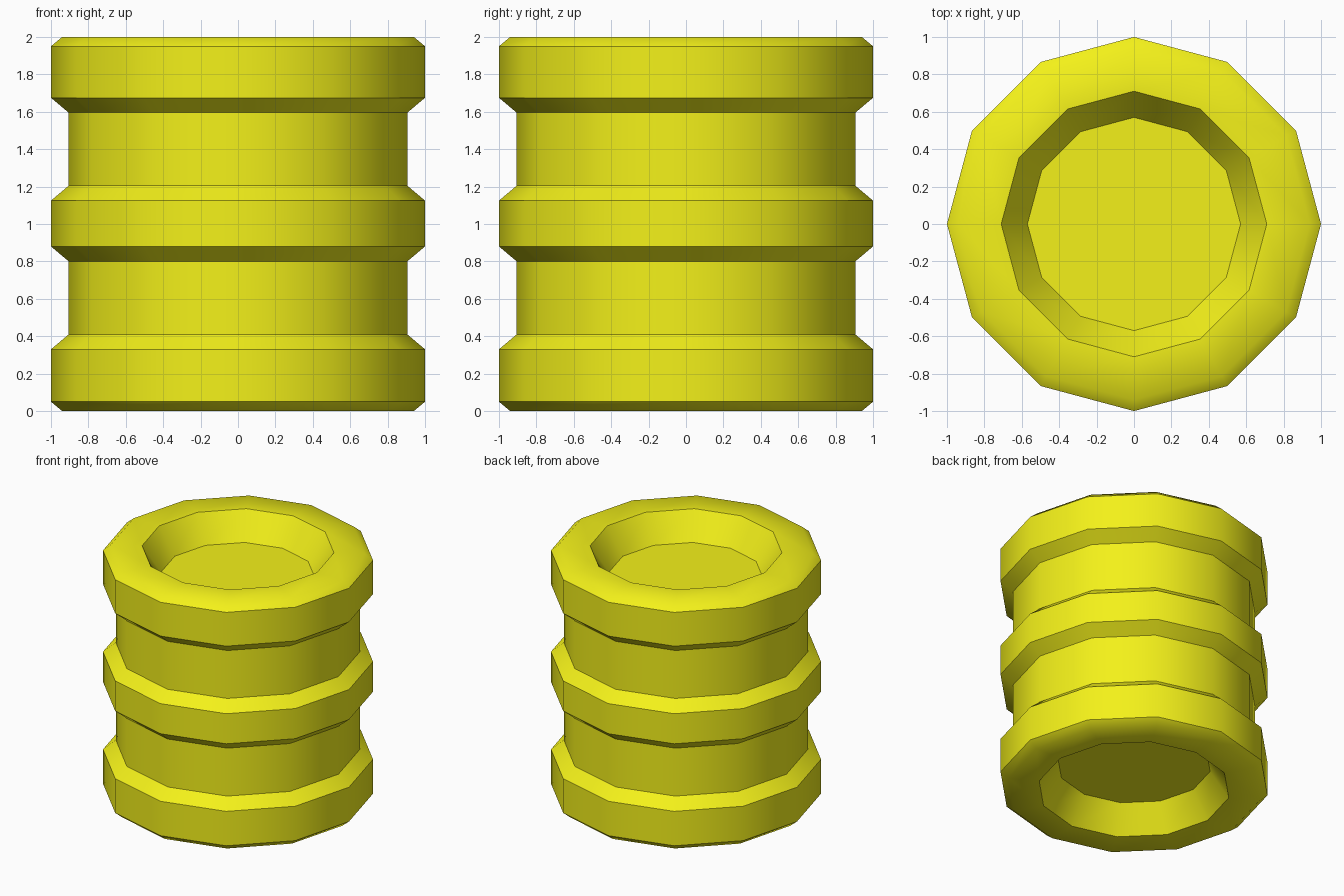
import bpy, bmesh
from math import cos, sin, pi, radians

if "Cube" in bpy.data.objects:
    bpy.data.objects.remove(bpy.data.objects["Cube"])

SIDES = 12

# Barrel outline as (radius, height): bottom recess, three hoops, top recess
profile = [(0.57, 0.21), (0.71, 0.0), (0.94, 0.0), (1.0, 0.05)]
for low, high in ((0.33, 0.88), (1.125, 1.675)):
    profile += [(1.0, low), (0.905, low + 0.08), (0.905, high - 0.08), (1.0, high)]
profile += [(1.0, 1.95), (0.94, 2.0), (0.71, 2.0), (0.57, 1.79)]

# Revolve the outline into rings and close both recess floors
bm = bmesh.new()
rings = [[bm.verts.new((r * cos(2 * pi * i / SIDES), r * sin(2 * pi * i / SIDES), z))
          for i in range(SIDES)] for r, z in profile]
for a, b in zip(rings, rings[1:]):
    for i in range(SIDES):
        j = (i + 1) % SIDES
        bm.faces.new((a[i], a[j], b[j], b[i]))
bm.faces.new(rings[0][::-1])
bm.faces.new(rings[-1])
bmesh.ops.recalc_face_normals(bm, faces=bm.faces)

mesh = bpy.data.meshes.new("barrel")
bm.to_mesh(mesh)
bm.free()
barrel = bpy.data.objects.new("barrel", mesh)
bpy.context.collection.objects.link(barrel)

# Yellow paint
paint = bpy.data.materials.new("yellow_paint")
paint.diffuse_color = (0.9, 0.88, 0.01, 1)
paint.use_nodes = True
paint.node_tree.nodes["Principled BSDF"].inputs["Base Color"].default_value = paint.diffuse_color
mesh.materials.append(paint)

# Smooth round the barrel, crisp at the hoops
bpy.context.view_layer.objects.active = barrel
barrel.select_set(True)
bpy.ops.object.shade_smooth_by_angle(angle=radians(45))
